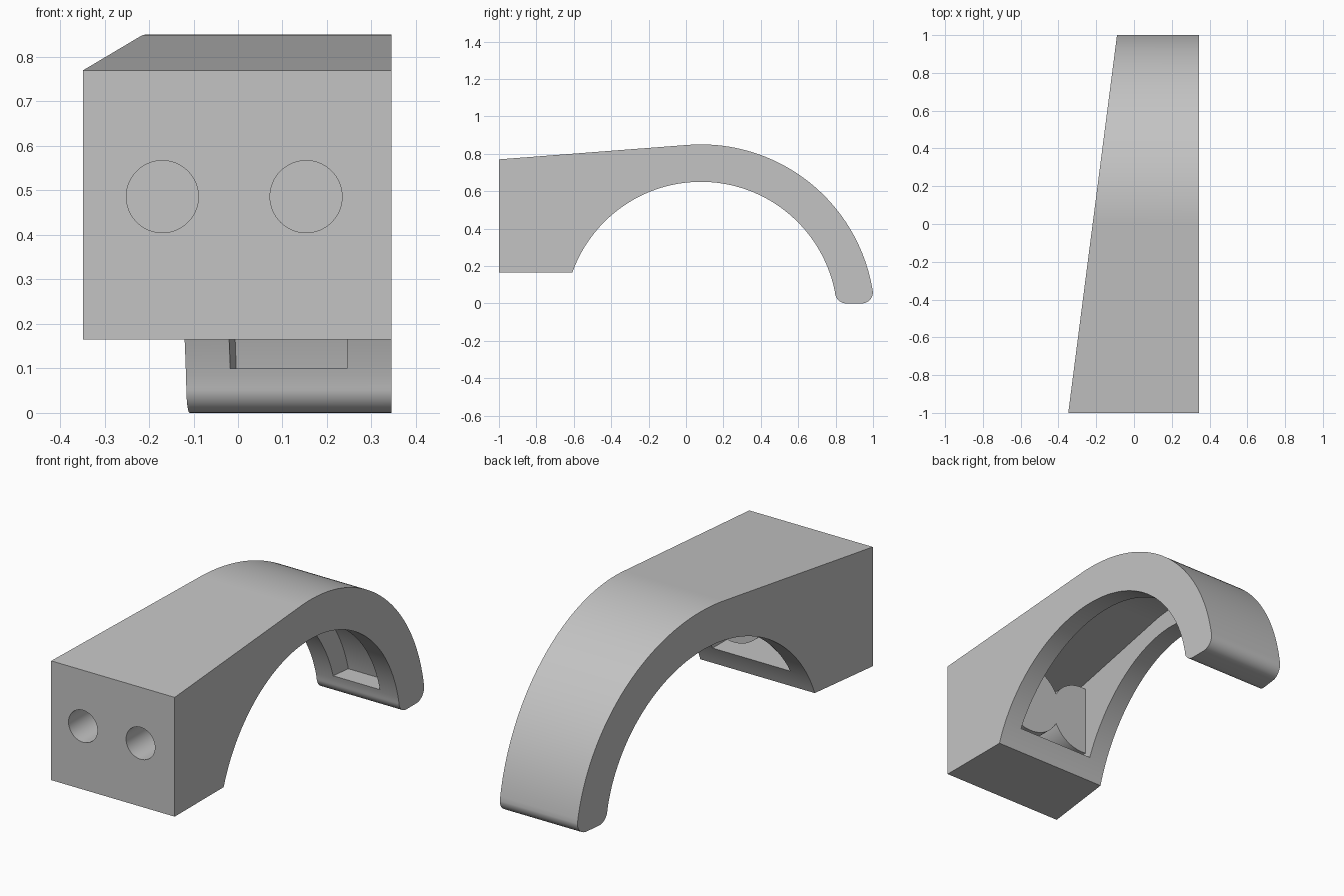
import bpy
import bmesh
from math import cos, sin, asin, acos, atan2, hypot, pi

if "Cube" in bpy.data.objects:
    bpy.data.objects.remove(bpy.data.objects["Cube"], do_unlink=True)

WALL = 0.1
CY, CZ = 0.08, -0.08            # centre of the arch in the side profile
R_OUT, R_IN = 0.93, 0.73
FRONT, TOP, BASE = -1.0, 0.77, 0.165
RIGHT = 0.345

grey = bpy.data.materials.new("plain grey")
grey.use_nodes = True
grey.diffuse_color = (0.55, 0.55, 0.55, 1)
grey.node_tree.nodes["Principled BSDF"].inputs["Base Color"].default_value = grey.diffuse_color


def arc(y, z, r, a, b, n):
    """Points on an arc of the side profile from angle a to b."""
    return [(y + r * cos(a + (b - a) * i / n), z + r * sin(a + (b - a) * i / n))
            for i in range(n + 1)]


def slanted_side(y):
    """The tapering flank."""
    return -0.348 + 0.129 * (y - FRONT)


def prism(name, profile, inset):
    """Side profile spanned between the straight and the tapering flank."""
    bm = bmesh.new()
    a = [bm.verts.new((RIGHT - inset, y, z)) for y, z in profile]
    b = [bm.verts.new((slanted_side(y) + inset, y, z)) for y, z in profile]
    bm.faces.new(a)
    bm.faces.new(b[::-1])
    for i in range(len(a)):
        j = (i + 1) % len(a)
        bm.faces.new((a[i], b[i], b[j], a[j]))
    bmesh.ops.recalc_face_normals(bm, faces=bm.faces)
    mesh = bpy.data.meshes.new(name)
    bm.to_mesh(mesh)
    bm.free()
    ob = bpy.data.objects.new(name, mesh)
    bpy.context.collection.objects.link(ob)
    mesh.materials.append(grey)
    return ob


def rod(name, x, r, y0, y1):
    """Cylinder running front to back."""
    bpy.ops.mesh.primitive_cylinder_add(
        vertices=64, radius=r, depth=y1 - y0,
        location=(x, (y0 + y1) / 2, 0.486), rotation=(pi / 2, 0, 0))
    ob = bpy.context.object
    ob.name = name
    ob.data.materials.append(grey)
    return ob


def cut(target, cutter):
    """Subtract the cutter and discard it."""
    mod = target.modifiers.new("cut", 'BOOLEAN')
    mod.operation, mod.solver, mod.object = 'DIFFERENCE', 'EXACT', cutter
    bpy.context.view_layer.objects.active = target
    bpy.ops.object.modifier_apply(modifier=mod.name)
    bpy.data.objects.remove(cutter, do_unlink=True)


# Angle where the sloping top meets the arch tangentially
dy, dz = FRONT - CY, TOP - CZ
tangent = atan2(dz, dy) - acos(R_OUT / hypot(dy, dz))

# Body: block, sloping top, arch and rounded tip
tip = 0.06
tip_out = asin((tip - CZ) / R_OUT)
tip_in = asin((tip - CZ) / R_IN)
y_out, y_in = CY + R_OUT * cos(tip_out), CY + R_IN * cos(tip_in)
profile = [(FRONT, BASE), (FRONT, TOP)]
profile += arc(CY, CZ, R_OUT, tangent, tip_out, 64)
profile += arc(y_out - tip, tip, tip, 0, -pi / 2, 10)[1:]
profile += arc(y_in + tip, tip, tip, -pi / 2, -pi, 10)
profile += arc(CY, CZ, R_IN, tip_in, pi - asin((BASE - CZ) / R_IN), 72)[1:]
body = prism("arched_body", profile, 0)

# Pocket: the body's profile set in by one wall thickness, open to the arch
r = R_OUT - WALL
ceiling = arc(CY, CZ, r, tangent, asin((WALL - CZ) / r), 64)
y_front = FRONT + WALL
ty, tz = ceiling[0]
z_front = tz + (ty - y_front) * cos(tangent) / sin(tangent)
pocket = prism("pocket_cutter", [(y_front, BASE + WALL), (y_front, z_front)] + ceiling
               + [(0, WALL), (0, BASE + WALL)], WALL)

# Bosses left standing in the pocket, with blind holes from the front
hole_xs, hole_r = (-0.17, 0.153), 0.081
for x in hole_xs:
    cut(pocket, rod("boss", x, hole_r + WALL, FRONT, -0.6))
cut(body, pocket)
for x in hole_xs:
    cut(body, rod("hole_cutter", x, hole_r, FRONT - WALL, -0.6 - WALL))

bpy.ops.object.select_all(action='DESELECT')
body.select_set(True)
bpy.context.view_layer.objects.active = body
bpy.ops.object.shade_smooth_by_angle(angle=pi / 6)
